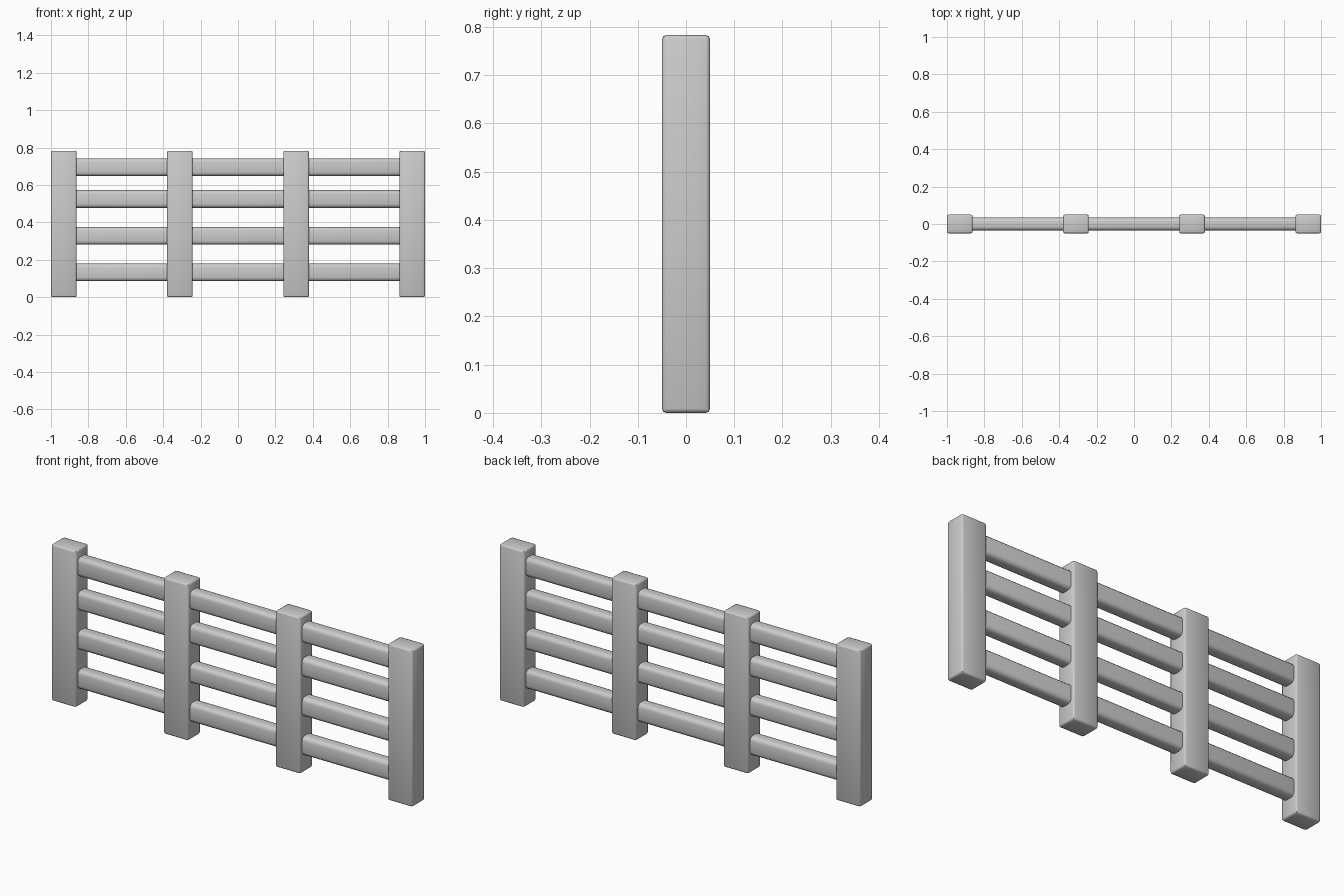
import bpy

if "Cube" in bpy.data.objects:
    bpy.data.objects.remove(bpy.data.objects["Cube"])


def rounded_box(name, center, size, bevel, segments):
    bpy.ops.mesh.primitive_cube_add(size=1, location=center)
    ob = bpy.context.object
    ob.name = name
    ob.scale = size
    bpy.ops.object.transform_apply(location=False, rotation=False, scale=True)
    mod = ob.modifiers.new("rounded_edges", "BEVEL")
    mod.width = bevel
    mod.segments = segments
    bpy.ops.object.modifier_apply(modifier=mod.name)
    bpy.ops.object.shade_smooth_by_angle(angle=0.8)
    return ob


# Four evenly spaced upright posts
POST_W, POST_D, POST_H = 0.137, 0.1, 0.783
end_x = 1 - POST_W / 2
for i in range(4):
    x = -end_x + i * 2 * end_x / 3
    rounded_box(f"post_{i + 1}", (x, 0, POST_H / 2), (POST_W, POST_D, POST_H), 0.009, 2)

# Four horizontal rails running through the posts
for i, z in enumerate((0.133, 0.328, 0.525, 0.695)):
    rounded_box(f"rail_{i + 1}", (0, 0, z), (2 * end_x, 0.068, 0.094), 0.02, 3)
